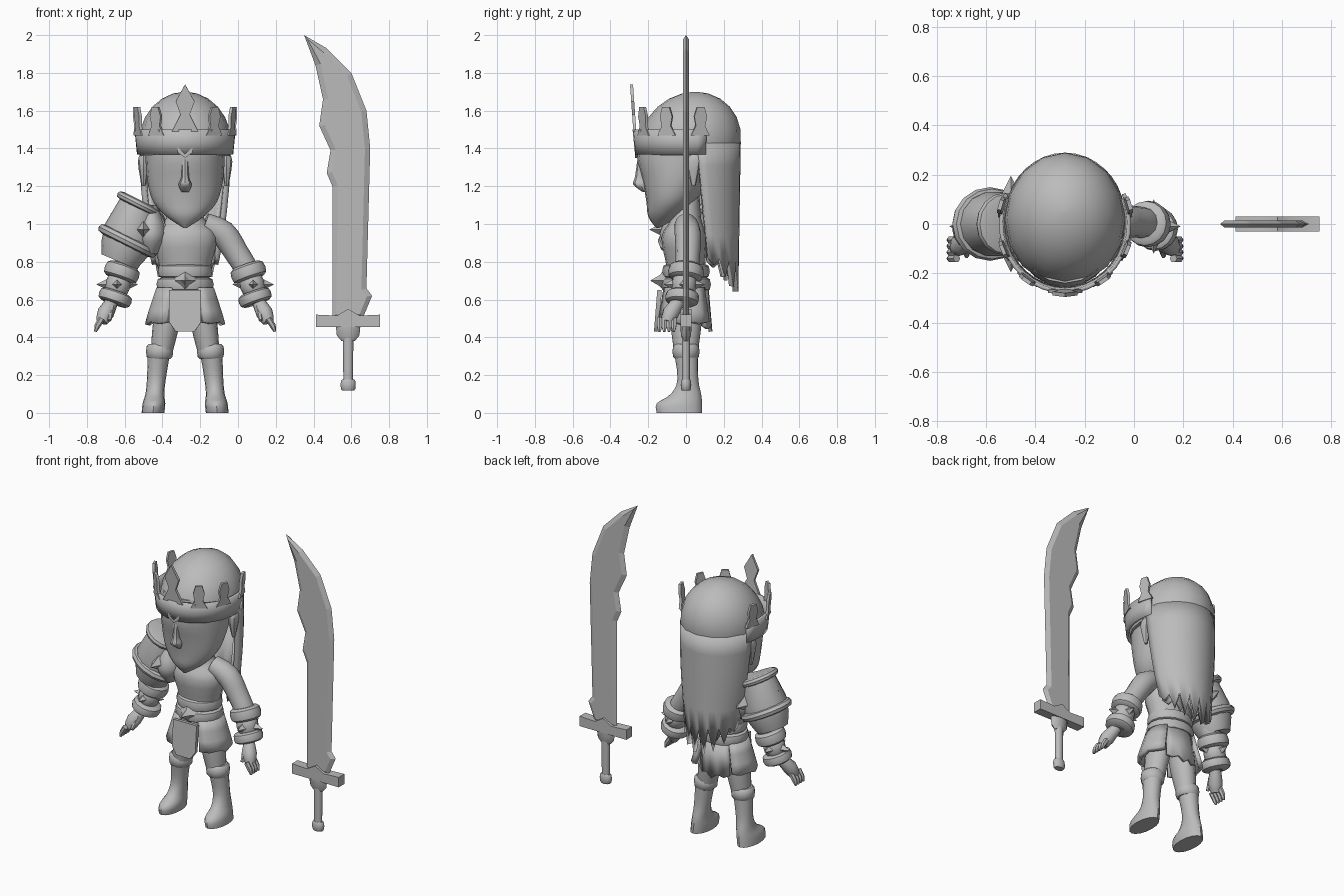
import bpy, bmesh
from math import sin, cos, pi, radians
from mathutils import Vector, Matrix

if "Cube" in bpy.data.objects:
    bpy.data.objects.remove(bpy.data.objects["Cube"], do_unlink=True)

CENTRE = -0.28      # middle of the figure in x
GREY = (0.5, 0.5, 0.5, 1)
grey = bpy.data.materials.new("plain grey")
grey.use_nodes = True
grey.diffuse_color = GREY
grey.node_tree.nodes["Principled BSDF"].inputs["Base Color"].default_value = GREY
parts = []


def finish(name, bm, thick=0):
    bmesh.ops.recalc_face_normals(bm, faces=bm.faces)
    mesh = bpy.data.meshes.new(name)
    bm.to_mesh(mesh)
    bm.free()
    mesh.materials.append(grey)
    part = bpy.data.objects.new(name, mesh)
    bpy.context.collection.objects.link(part)
    if thick:
        solid = part.modifiers.new("thickness", "SOLIDIFY")
        solid.thickness, solid.offset = thick, 0
    parts.append(part)


def skin(name, rows, closed=True, thick=0):
    """Join rows of points with quads; closed rows also get end caps."""
    bm = bmesh.new()
    rows = [[bm.verts.new(point) for point in row] for row in rows]
    count = len(rows[0])
    for low, high in zip(rows, rows[1:]):
        for i in range(count if closed else count - 1):
            j = (i + 1) % count
            bm.faces.new((low[i], low[j], high[j], high[i]))
    if closed:
        bm.faces.new(rows[0])
        bm.faces.new(rows[-1])
    finish(name, bm, thick)


def smooth(keys, steps):
    """Spline through a few key sections."""
    keys = [Vector(key) for key in keys]
    result = []
    for i in range(len(keys) - 1):
        before, start, end = keys[max(i - 1, 0)], keys[i], keys[i + 1]
        after = keys[min(i + 2, len(keys) - 1)]
        for step in range(steps):
            t = step / steps
            pull_in, pull_out = (end - before) / 2, (after - start) / 2
            result.append(start * (2*t**3 - 3*t**2 + 1) + pull_in * (t**3 - 2*t**2 + t)
                          + end * (3*t**2 - 2*t**3) + pull_out * (t**3 - t**2))
    return result + [keys[-1]]


def loft(name, keys, x=0, slope=0, side=1, sides=16, steps=3):
    """Level ellipses given as (z, y, half width, half depth)."""
    turns = [2 * pi * i / sides for i in range(sides)]
    skin(name, [[(CENTRE + side * (x + slope * z + wide * cos(a)), y + deep * sin(a), z)
                 for a in turns] for z, y, wide, deep in smooth(keys, steps)])


def tube(name, keys, side=1, sides=12, steps=1, flat=1):
    """Rings square to a path of (x, y, z, radius)."""
    keys = smooth(keys, steps)
    path = [Vector((CENTRE + side * key[0], key[1], key[2])) for key in keys]
    rows = []
    for i, point in enumerate(path):
        along = (path[min(i + 1, len(path) - 1)] - path[max(i - 1, 0)]).normalized()
        across = along.cross(Vector((0, 1, 0))).normalized()
        up = along.cross(across) * flat
        turns = [2 * pi * k / sides for k in range(sides)]
        rows.append([point + keys[i][3] * (across * cos(a) + up * sin(a)) for a in turns])
    skin(name, rows)


def cuff(name, centre, axis, radius, height, side=1, flat=1):
    """Short drum with softened rims."""
    axis = Vector(axis).normalized() * height
    profile = ((-.5, .78), (-.35, .95), (0, 1), (.35, .95), (.5, .78))
    tube(name, [(*(Vector(centre) + axis * t), radius * f) for t, f in profile],
         side, sides=16, flat=flat)


def shell(name, rows, start, end, count, thick, drop=0, side=1):
    """Curved sheet of (y, z, half width, half depth) rows with a ragged last row."""
    grid = []
    for row in rows:
        y, z, wide, deep = row
        hang = drop if row is rows[-1] else 0
        turns = [radians(start + (end - start) * i / count) for i in range(count + 1)]
        grid.append([(CENTRE + side * wide * cos(a), y + deep * sin(a),
                      z - hang * (i % 2) * sin(pi * i / count))
                     for i, a in enumerate(turns)])
    skin(name, grid, False, thick)


def plate(name, half, place, turn=0, tilt=0, thick=.016):
    """Symmetric flat outline, given by its right half in x and z."""
    outline = half + [(-x, z) for x, z in reversed(half) if x]
    frame = (Matrix.Translation(place) @ Matrix.Rotation(turn, 4, "Z")
             @ Matrix.Rotation(tilt, 4, "X"))
    skin(name, [[frame @ Vector((x, y, z)) for x, z in outline]
                for y in (-thick / 2, thick / 2)])


def studs(name, centre, aims, reach, radius, height, side=1):
    """Pyramids set around a centre, pointing outwards."""
    for aim in aims:
        aim = Vector((side * aim[0], aim[1], aim[2])).normalized()
        place = Vector((CENTRE + side * centre[0], centre[1], centre[2])) + aim * reach
        frame = Matrix.Translation(place) @ aim.to_track_quat("Z", "Y").to_matrix().to_4x4()
        bm = bmesh.new()
        bmesh.ops.create_cone(bm, cap_ends=True, segments=4, radius1=radius, radius2=0,
                              depth=height, matrix=frame)
        finish(name, bm)


UP, FRONT, BACK = (0, 0, 1), (0, -1, 0), (0, 1, 0)

# Head and face
loft("head", [(.98, -.15, .01, .01), (1.04, -.12, .1, .08), (1.12, -.08, .17, .13),
              (1.23, -.05, .2, .18), (1.36, -.02, .21, .24), (1.5, 0, .21, .24)], sides=20)
loft("nose", [(1.17, -.22, .02, .01), (1.21, -.24, .035, .04), (1.25, -.24, .02, .03),
              (1.36, -.24, .02, .015)], sides=8)

# Hair: a dome, a long curtain with ragged ends and shorter inner locks
lifts = [radians(15 * k) for k in range(-1, 6)] + [radians(88)]
loft("hair_dome", [(1.43 + .27 * sin(a), .02 + .03 * sin(a), .245 * cos(a), .27 * cos(a))
                   for a in lifts], steps=1)
falls = [k / 5 for k in range(6)]
shell("hair_curtain", [(.02 + .07 * f, 1.43 - .61 * f, .23 - .06 * f * f, .255 - .08 * f)
                       for f in falls], 8, 172, 16, .03, drop=.18)
shell("hair_inner_locks", [(.06, 1.2, .2, .17), (.09, .8, .15, .12)], 10, 170, 10, .02, drop=.1)

# Crown: open band with prongs, a brow point and a tall front point
shell("crown_band", [(0, 1.37 + h, .247 + h / 10, .262 + h / 10) for h in (0, .06, .13)],
      157, 383, 22, .016)
for offset in (35, 68, 106):
    for a in (radians(270 - offset), radians(270 + offset)):
        plate("crown_prong", [(.05, 0), (.025, .05), (.035, .1), (.02, .15)],
              (CENTRE + .262 * cos(a), .27 * sin(a), 1.47), a + pi / 2, .07)
plate("crown_point", [(.07, 0), (.025, .09), (.05, .16), (0, .25)],
      (CENTRE, -.271, 1.49), tilt=.07)
plate("crown_brow_point", [(.04, .03), (.04, 0), (0, -.03)], (CENTRE, -.262, 1.38))

# Body, belt and buckle
loft("torso", [(.56, 0, .13, .1), (.75, 0, .13, .1), (.93, -.01, .17, .12),
               (1.03, 0, .1, .08), (1.2, 0, .07, .07)])
cuff("belt", (0, 0, .68), UP, .152, .08, flat=.87)
cuff("waistband", (0, 0, .75), UP, .145, .08, flat=.87)
studs("buckle_rim", (0, 0, .7), [FRONT], .135, .07, .06)
studs("buckle_gem", (0, 0, .7), [FRONT], .155, .04, .07)

# Skirt plates
plate("front_flap", [(.085, 0), (.085, -.17), (.05, -.22)], (CENTRE, -.14, .65), tilt=-.08,
      thick=.024)
shell("back_flap", [(0, .66, .13, .11), (0, .46, .15, .13)], 45, 135, 6, .02, drop=.03)

for side in (1, -1):
    loft("ear", [(1.2, .04, .01, .01), (1.33, .04, .03, .04), (1.38, .05, .01, .02)],
         x=.22, side=side, sides=8)
    shell("hip_plate", [(0, .66 - k * .06, .14 + k * .02, .122 + k * .011) for k in range(4)],
          -62, 48, 6, .028, .015, side)

    # Legs and boots
    loft("trouser_leg", [(.3, 0, .055, .06), (.45, 0, .07, .08), (.58, 0, .07, .09)],
         x=.175, slope=-.16, side=side)
    loft("boot", [(0, -.035, .06, .12), (.05, -.035, .06, .12), (.1, 0, .05, .08),
                  (.18, .01, .05, .055), (.33, 0, .06, .065)],
         x=.17, slope=-.1, side=side)
    cuff("boot_cuff", (.135, 0, .325), UP, .072, .08, side)

    # Arms and studded bracers
    tube("arm", [(.1, 0, 1, .06), (.2, .01, .95, .07), (.27, .01, .85, .065),
                 (.34, 0, .73, .06), (.38, -.03, .58, .04)], side, steps=3)
    forearm = (.35, -.1, -1)
    cuff("upper_bracer_ring", (.335, 0, .745), forearm, .095, .08, side)
    cuff("bracer_sleeve", (.355, -.01, .68), forearm, .066, .1, side)
    cuff("lower_bracer_ring", (.37, -.02, .61), forearm, .09, .065, side)
    studs("bracer_stud", (.36, -.01, .68), [FRONT, BACK, (1, 0, 0), (-1, 0, 0)],
          .08, .03, .06, side)

    # Hands
    tube("palm", [(.38, -.03, .6, .03), (.42, -.08, .53, .045), (.44, -.1, .48, .03)],
         side, steps=2)
    for k in range(4):
        y = -.065 - .025 * k
        tube("finger", [(.44, y, .5, .017), (.465, y, .46, .016), (.475, y, .43, .007)],
             side, sides=6)
    tube("thumb", [(.39, -.08, .56, .02), (.4, -.13, .49, .01)], side, sides=6)

# Layered guard on the right shoulder
tilted = (.45, 0, -.9)
tube("shoulder_guard", [(.24, 0, 1.12, .1), (.29, 0, .96, .14), (.32, 0, .87, .13),
                        (.35, 0, .8, .1)], side=-1, sides=14, flat=.95)
cuff("shoulder_top_rim", (.245, 0, 1.105), tilted, .127, .045, side=-1)
cuff("shoulder_lower_rim", (.305, 0, .91), tilted, .17, .055, side=-1, flat=.88)
loft("shoulder_pad", [(.84, 0, .04, .08), (.95, 0, .09, .14), (1.1, 0, .03, .06)],
     x=.18, side=-1)
studs("shoulder_spike", (.22, 0, .97), [FRONT, BACK, (1, 0, .5)], .15, .045, .09, side=-1)

# Sword blade with bevelled edges
outline = [Vector(point) for point in (
    (.35, 2), (.47, 1.93), (.6, 1.8), (.68, 1.6), (.7, 1.4), (.68, .66), (.71, .62), (.66, .5),
    (.5, .5), (.5, 1.2), (.47, 1.27), (.49, 1.39), (.43, 1.52), (.45, 1.66), (.41, 1.84))]
bm = bmesh.new()
rim = [bm.verts.new((x, 0, z)) for x, z in outline]
for y in (-.015, .015):
    flat_face = []
    for i, point in enumerate(outline):
        coming = (point - outline[i - 1]).normalized()
        going = (outline[(i + 1) % len(outline)] - point).normalized()
        along = (coming + going).normalized()
        inner = point + Vector((along.y, -along.x)) * .028
        flat_face.append(bm.verts.new((inner.x, y, inner.y)))
    for i in range(len(rim)):
        bm.faces.new((rim[i - 1], rim[i], flat_face[i], flat_face[i - 1]))
    bm.faces.new(flat_face)
finish("sword_blade", bm)

# Sword guard, collar, grip and pommel
plate("sword_guard", [(.17, .455), (.17, .52), (.06, .515), (0, .55)], (.583, 0, 0), thick=.06)
tube("sword_collar", [(.863, 0, .38, .035), (.863, 0, .41, .06), (.863, 0, .46, .065)],
     sides=8, flat=.45)
tube("sword_grip", [(.863, 0, .15, .025), (.863, 0, .4, .028)], flat=.8)
cuff("sword_pommel", (.863, 0, .148), UP, .04, .06, flat=.7)

# Smooth shading with crisp edges, except on the flat blade
bpy.ops.object.select_all(action="DESELECT")
for part in parts:
    part.select_set(part.name != "sword_blade")
bpy.context.view_layer.objects.active = parts[0]
bpy.ops.object.shade_smooth_by_angle(angle=radians(38))
